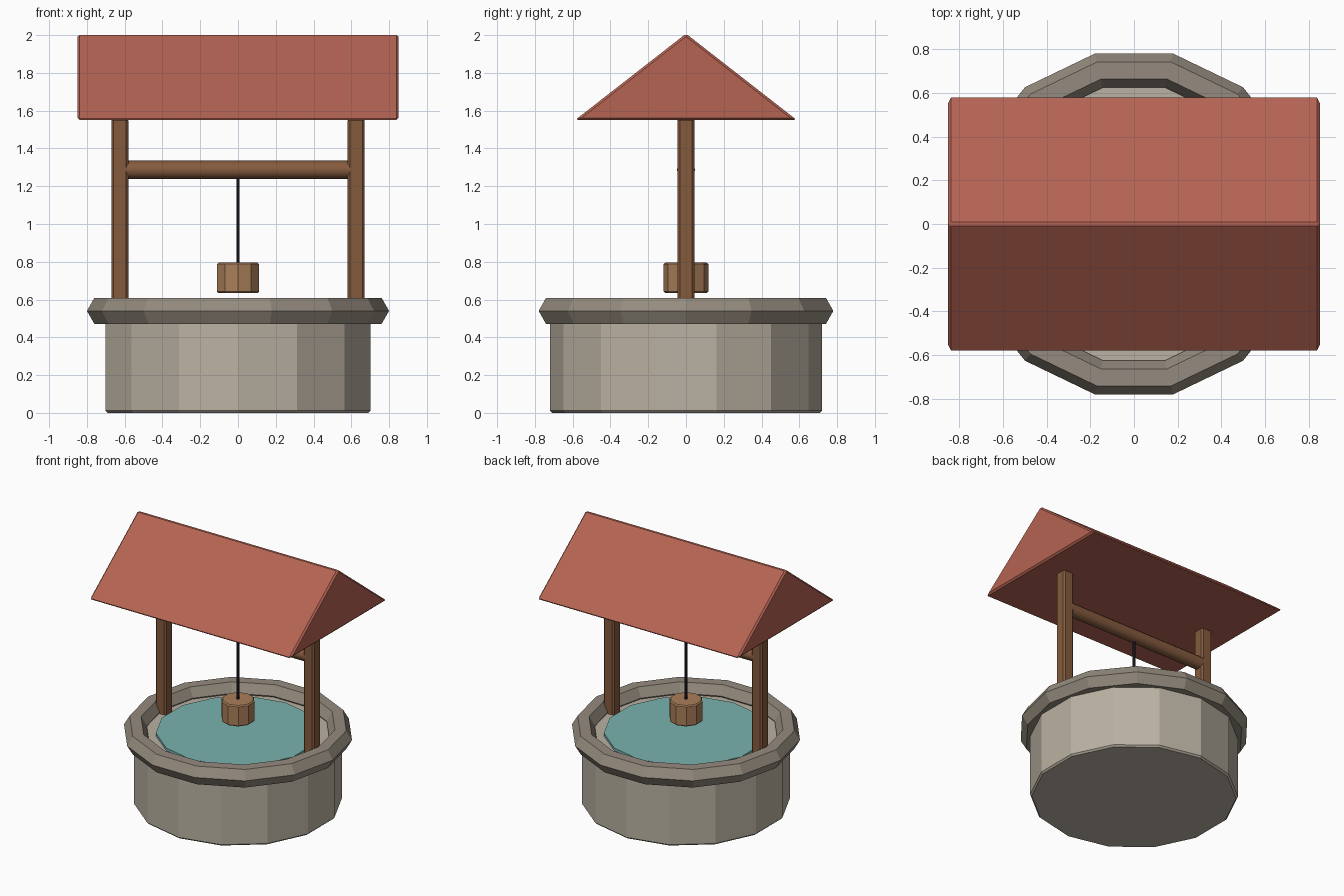
import bpy
import bmesh
from math import pi, cos, sin
from mathutils import Matrix

cube = bpy.data.objects.get("Cube")
if cube:
    bpy.data.objects.remove(cube, do_unlink=True)


def material(name, r, g, b):
    mat = bpy.data.materials.new(name)
    mat.use_nodes = True
    mat.diffuse_color = (r, g, b, 1)
    shader = mat.node_tree.nodes["Principled BSDF"]
    shader.inputs["Base Color"].default_value = (r, g, b, 1)
    shader.inputs["Roughness"].default_value = 0.9
    return mat


light_stone = material("light stone", 0.49, 0.44, 0.36)
dark_stone = material("dark stone", 0.30, 0.26, 0.21)
dark_wood = material("dark wood", 0.235, 0.105, 0.048)
light_wood = material("light wood", 0.40, 0.21, 0.10)
roof_red = material("roof red", 0.46, 0.125, 0.085)
water_teal = material("water teal", 0.19, 0.45, 0.42)
rope_dark = material("rope dark", 0.02, 0.02, 0.03)


def finish(name, bm, mat, bevel=0):
    """Turn a bmesh into an object with a colour and an optional small bevel."""
    bmesh.ops.recalc_face_normals(bm, faces=bm.faces)
    mesh = bpy.data.meshes.new(name)
    bm.to_mesh(mesh)
    bm.free()
    mesh.materials.append(mat)
    obj = bpy.data.objects.new(name, mesh)
    bpy.context.collection.objects.link(obj)
    if bevel:
        mod = obj.modifiers.new("edge bevel", "BEVEL")
        mod.width = bevel
        mod.segments = 1
        mod.limit_method = "ANGLE"
        mod.angle_limit = pi / 4
    return obj


def cylinder(name, mat, radius, bottom, top, sides, bevel=0):
    """Upright prism with a corner pointing along +y."""
    bm = bmesh.new()
    bmesh.ops.create_cone(bm, cap_ends=True, segments=sides, radius1=radius,
                          radius2=radius, depth=top - bottom,
                          matrix=Matrix.Translation((0, 0, (top + bottom) / 2)))
    return finish(name, bm, mat, bevel)


def ring(name, mat, major, minor, z, sides, profile_sides):
    """Faceted torus with a corner pointing along +x."""
    bm = bmesh.new()
    loops = []
    for i in range(sides):
        a = 2 * pi * i / sides
        loop = []
        for j in range(profile_sides):
            b = 2 * pi * j / profile_sides
            r = major + minor * cos(b)
            loop.append(bm.verts.new((r * cos(a), r * sin(a), z + minor * sin(b))))
        loops.append(loop)
    for i in range(sides):
        here, after = loops[i], loops[(i + 1) % sides]
        for j in range(profile_sides):
            k = (j + 1) % profile_sides
            bm.faces.new((here[j], after[j], after[k], here[k]))
    return finish(name, bm, mat)


# Stone well with its rim and water
cylinder("well_wall", light_stone, 0.72, 0, 0.53, 14, 0.012)
ring("well_rim", dark_stone, 0.72, 0.08, 0.54, 14, 6)
cylinder("water", water_teal, 0.57, 0.50, 0.55, 14)

# Posts on both sides
for side, x in (("left", 0.625), ("right", -0.625)):
    bm = bmesh.new()
    bmesh.ops.create_cube(bm, size=1, matrix=Matrix.Translation((x, 0, 1.03))
                          @ Matrix.Diagonal((0.09, 0.09, 1.06, 1)))
    finish(side + "_post", bm, dark_wood, 0.012)

# Axle between the posts
axle = cylinder("axle", dark_wood, 0.048, -0.6, 0.6, 12)
axle.data.transform(Matrix.Translation((0, 0, 1.287)) @ Matrix.Rotation(pi / 2, 4, "Y"))
bpy.context.view_layer.objects.active = axle
axle.select_set(True)
bpy.ops.object.shade_smooth_by_angle(angle=pi / 4)

# Rope and bucket
cylinder("rope", rope_dark, 0.009, 0.78, 1.27, 8)
cylinder("bucket", light_wood, 0.118, 0.635, 0.795, 10, 0.008)

# Gable roof: triangle pushed along x
bm = bmesh.new()
gable = bm.faces.new([bm.verts.new((-0.85, y, z))
                      for y, z in ((-0.587, 1.55), (0.587, 1.55), (0, 2.0075))])
pushed = bmesh.ops.extrude_face_region(bm, geom=[gable], use_keep_orig=True)
bmesh.ops.translate(bm, vec=(1.7, 0, 0),
                    verts=[v for v in pushed["geom"] if isinstance(v, bmesh.types.BMVert)])
finish("roof", bm, roof_red, 0.012)
